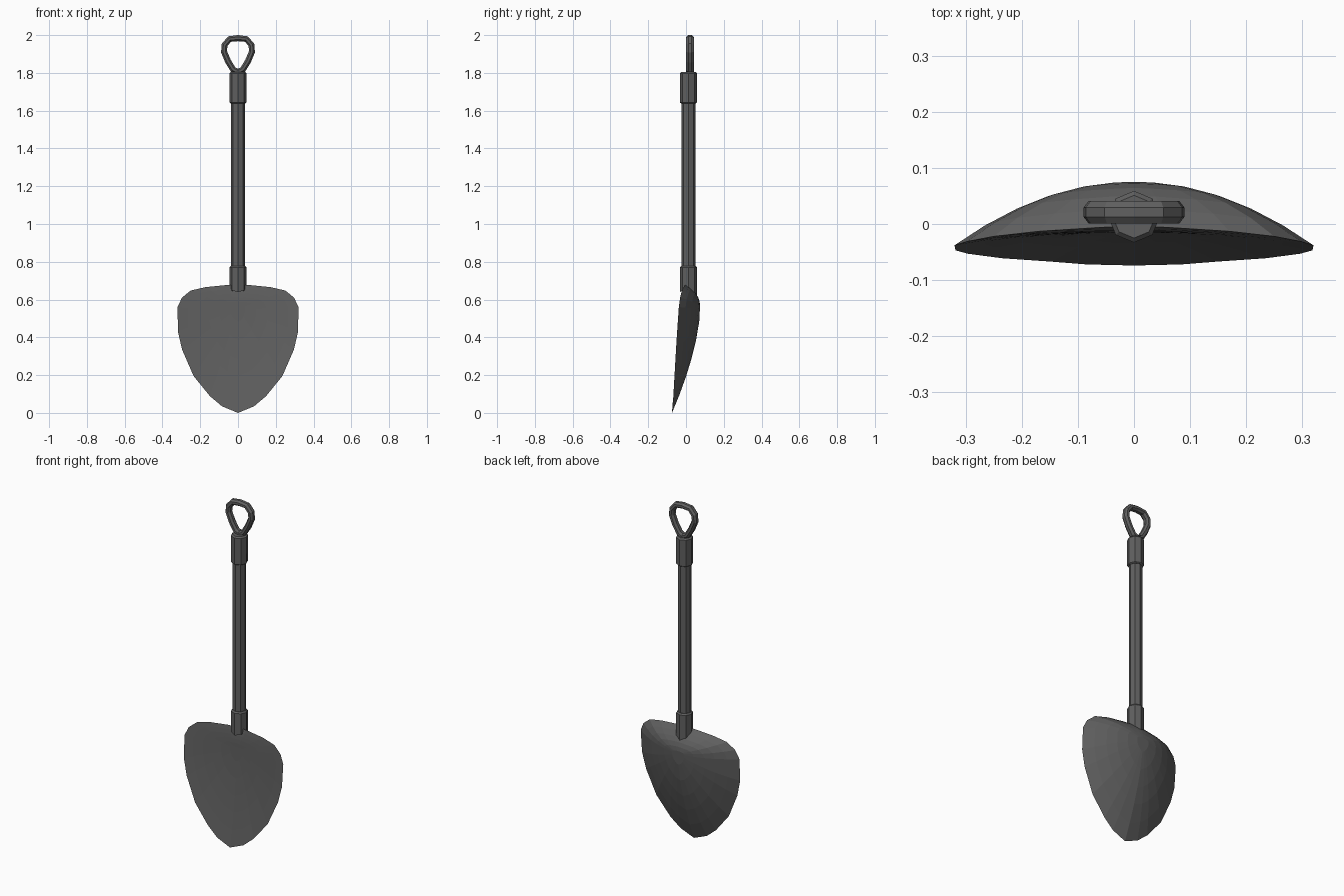
import bpy, bmesh, math
from mathutils import Vector

cube = bpy.data.objects.get("Cube")
if cube:
    bpy.data.objects.remove(cube, do_unlink=True)

metal = bpy.data.materials.new("dark_grey_metal")
metal.use_nodes = True
grey = (0.115, 0.115, 0.115, 1)
metal.diffuse_color = grey
metal.node_tree.nodes["Principled BSDF"].inputs["Base Color"].default_value = grey


def loft(name, rings, loop=False):
    """Join rings of points with quads; cap the ends unless it loops."""
    bm = bmesh.new()
    rows = [[bm.verts.new(p) for p in ring] for ring in rings]
    pairs = list(zip(rows, rows[1:]))
    if loop:
        pairs.append((rows[-1], rows[0]))
    for a, b in pairs:
        n = len(a)
        for i in range(n):
            j = (i + 1) % n
            bm.faces.new((a[i], a[j], b[j], b[i]))
    if not loop:
        bm.faces.new(rows[0])
        bm.faces.new(rows[-1])
    bmesh.ops.recalc_face_normals(bm, faces=bm.faces)
    mesh = bpy.data.meshes.new(name)
    bm.to_mesh(mesh)
    bm.free()
    mesh.materials.append(metal)
    obj = bpy.data.objects.new(name, mesh)
    bpy.context.collection.objects.link(obj)
    return obj


AXIS_Y = 0.013
SIDES = 8


def tube(name, profile, point=0.0):
    """Upright octagonal tube; point draws its lowest ring down, most at the back."""
    rings = []
    for k, (r, z) in enumerate(profile):
        ring = []
        for i in range(SIDES):
            s = math.sin(math.tau * i / SIDES)
            c = math.cos(math.tau * i / SIDES)
            drop = point * (abs(s) + 0.3 * s) if k == 0 else 0
            ring.append((r * c, AXIS_Y + r * s, z - drop))
        rings.append(ring)
    return loft(name, rings)


# Shaft and its two sleeves
tube("shaft", [(0.036, 0.66), (0.036, 1.66)])
tube("blade_socket", [(0.045, 0.667), (0.045, 0.77), (0.038, 0.778)], point=0.038)
tube("handle_collar", [(0.038, 1.638), (0.045, 1.643), (0.046, 1.797), (0.038, 1.805)])

# Grip loop: an oval section swept round a rounded triangle
half = [(0, 1.806), (0.026, 1.818), (0.053, 1.862), (0.074, 1.912),
        (0.071, 1.948), (0.045, 1.979), (0, 1.984)]
path = half + [(-x, z) for x, z in reversed(half[1:-1])]
rings = []
for i, (x, z) in enumerate(path):
    before, after = path[i - 1], path[(i + 1) % len(path)]
    t = Vector((after[0] - before[0], after[1] - before[1])).normalized()
    ring = []
    for k in range(SIDES):
        a = math.tau * (k + 0.5) / SIDES
        u, v = 0.0175 * math.cos(a), 0.022 * math.sin(a)
        ring.append((x + t.y * u, 0.021 + v, z - t.x * u))
    rings.append(ring)
loft("grip_loop", rings, loop=True)

# Blade: bulging back and shallow front, rim given as x, y, z from top to tip
rim_half = [(0, -0.004, 0.68), (0.06, -0.006, 0.677), (0.17, -0.013, 0.666),
            (0.25, -0.022, 0.648), (0.297, -0.031, 0.61), (0.32, -0.038, 0.56),
            (0.318, -0.047, 0.43), (0.296, -0.053, 0.335), (0.235, -0.061, 0.195),
            (0.148, -0.067, 0.088), (0.085, -0.072, 0.035), (0, -0.074, 0)]
rim = rim_half + [(-x, y, z) for x, y, z in reversed(rim_half[1:-1])]
CENTRE_Z, BACK_Y, FRONT_Y = 0.55, 0.075, -0.015


def blade_ring(t, belly):
    ring = []
    for x, y, z in rim:
        rise = (z - CENTRE_Z) / math.hypot(x, z - CENTRE_Z)
        power = 2 + (0.7 if rise > 0 else 0.4) * rise
        ring.append((x * t, belly + (y - belly) * t ** power,
                     CENTRE_Z + (z - CENTRE_Z) * t))
    return ring


steps = [0.12, 0.3, 0.48, 0.65, 0.83]
back = [blade_ring(t, BACK_Y) for t in steps]
front = [blade_ring(t, FRONT_Y) for t in reversed(steps)]
loft("blade", back + [blade_ring(1, BACK_Y)] + front)
